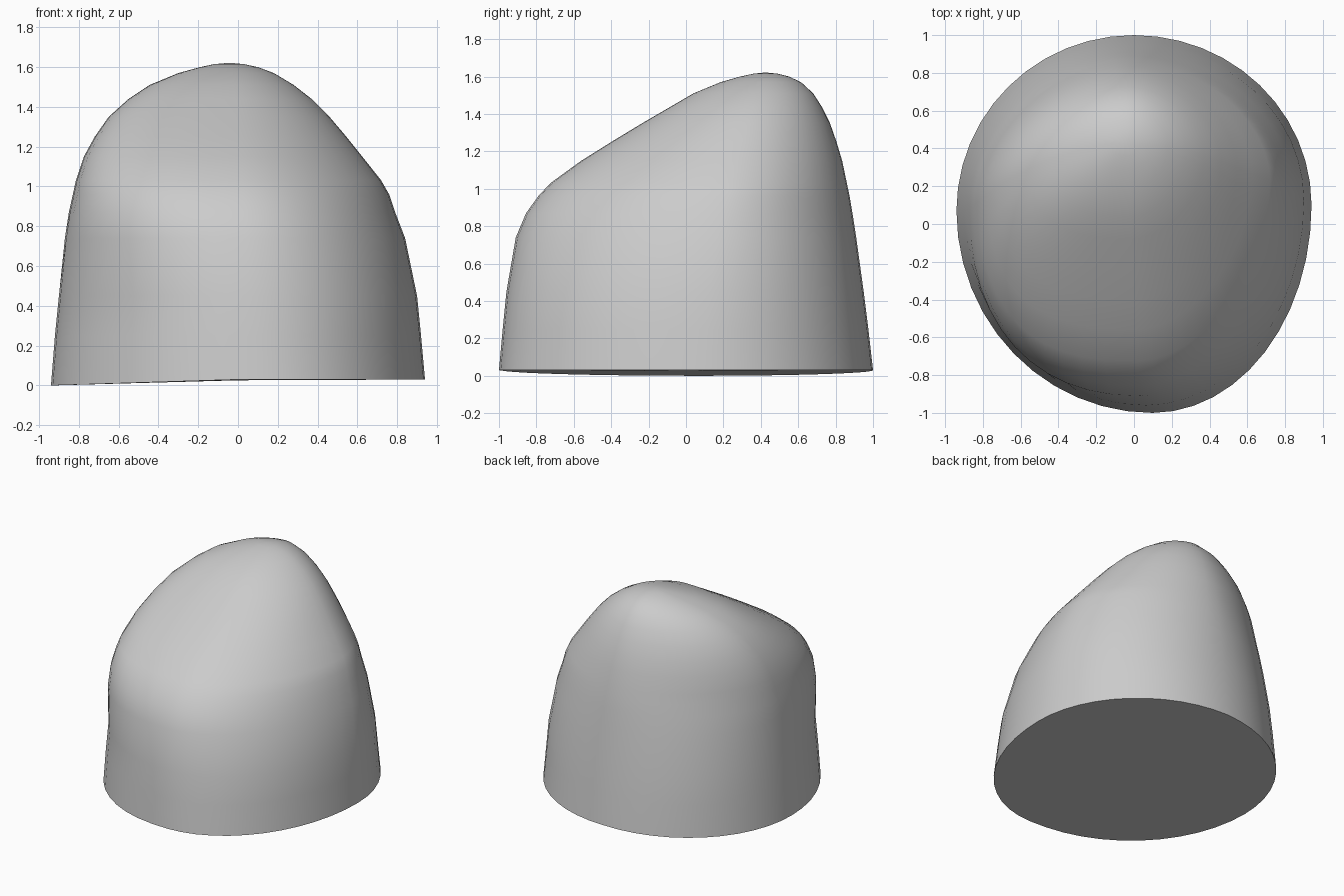
import bpy, bmesh, math

if "Cube" in bpy.data.objects:
    bpy.data.objects.remove(bpy.data.objects["Cube"])

# Section extents by height: z, left x, right x, front y, back y
LEVELS = [
    (.03, -.94, .94, -1.0, 1.0), (.25, -.92, .92, -.98, .975),
    (.45, -.90, .90, -.96, .95),
    (.74, -.87, .84, -.91, .91), (.87, -.85, .79, -.855, .89),
    (.96, -.83, .76, -.79, .875), (1.03, -.815, .72, -.725, .86),
    (1.15, -.775, .625, -.56, .835), (1.25, -.72, .545, -.40, .805),
    (1.35, -.65, .46, -.235, .77), (1.44, -.55, .37, -.08, .725),
    (1.51, -.445, .28, .04, .68), (1.57, -.30, .18, .185, .615),
    (1.60, -.19, .10, .29, .55), (1.615, -.12, .03, .36, .49),
]
SIDES = 48


def section_point(level, angle):
    """Point on a section made of four quarter superellipses."""
    z, left, right, front, back = level
    t = z / 1.62
    s = min(max((z - .5) / .5, 0), 1)
    c, n = math.cos(angle), math.sin(angle)
    is_right, is_back = c >= 0, n >= 0
    cy = .10 + .33 * t ** 2 if is_right else .07 + .36 * t ** 4
    cx = -.03 * t if is_back else .10 - .13 * t
    if is_back:
        power = 2 - (.15 if is_right else .2) * s
    else:
        power = 2 + (-.15 if is_right else .6) * s
    rx = (right if is_right else left) - cx
    ry = (back if is_back else front) - cy
    return (cx + rx * abs(c) ** (2 / power), cy + ry * abs(n) ** (2 / power), z)


# Lopsided dome: stacked sections closed by a rounded apex and a flat base
bm = bmesh.new()
rings = []
for i, level in enumerate(LEVELS):
    ring = []
    for k in range(SIDES):
        x, y, z = section_point(level, 2 * math.pi * k / SIDES)
        if i == 0:  # the base dips slightly on the left
            z -= .03 * max(0, -x / .94)
        ring.append(bm.verts.new((x, y, z)))
    rings.append(ring)
for a, b in zip(rings, rings[1:]):
    for k in range(SIDES):
        j = (k + 1) % SIDES
        bm.faces.new((a[k], a[j], b[j], b[k]))
apex = bm.verts.new((-.04, .425, 1.622))
for k in range(SIDES):
    bm.faces.new((rings[-1][k], rings[-1][(k + 1) % SIDES], apex))
centre = bm.verts.new((0, 0, .026))
for k in range(SIDES):
    bm.faces.new((rings[0][(k + 1) % SIDES], rings[0][k], centre))
bmesh.ops.recalc_face_normals(bm, faces=bm.faces)

mesh = bpy.data.meshes.new("lopsided_dome")
bm.to_mesh(mesh)
bm.free()
dome = bpy.data.objects.new("lopsided_dome", mesh)
bpy.context.collection.objects.link(dome)
bpy.context.view_layer.objects.active = dome
dome.select_set(True)
bpy.ops.object.shade_smooth_by_angle(angle=math.radians(50))
